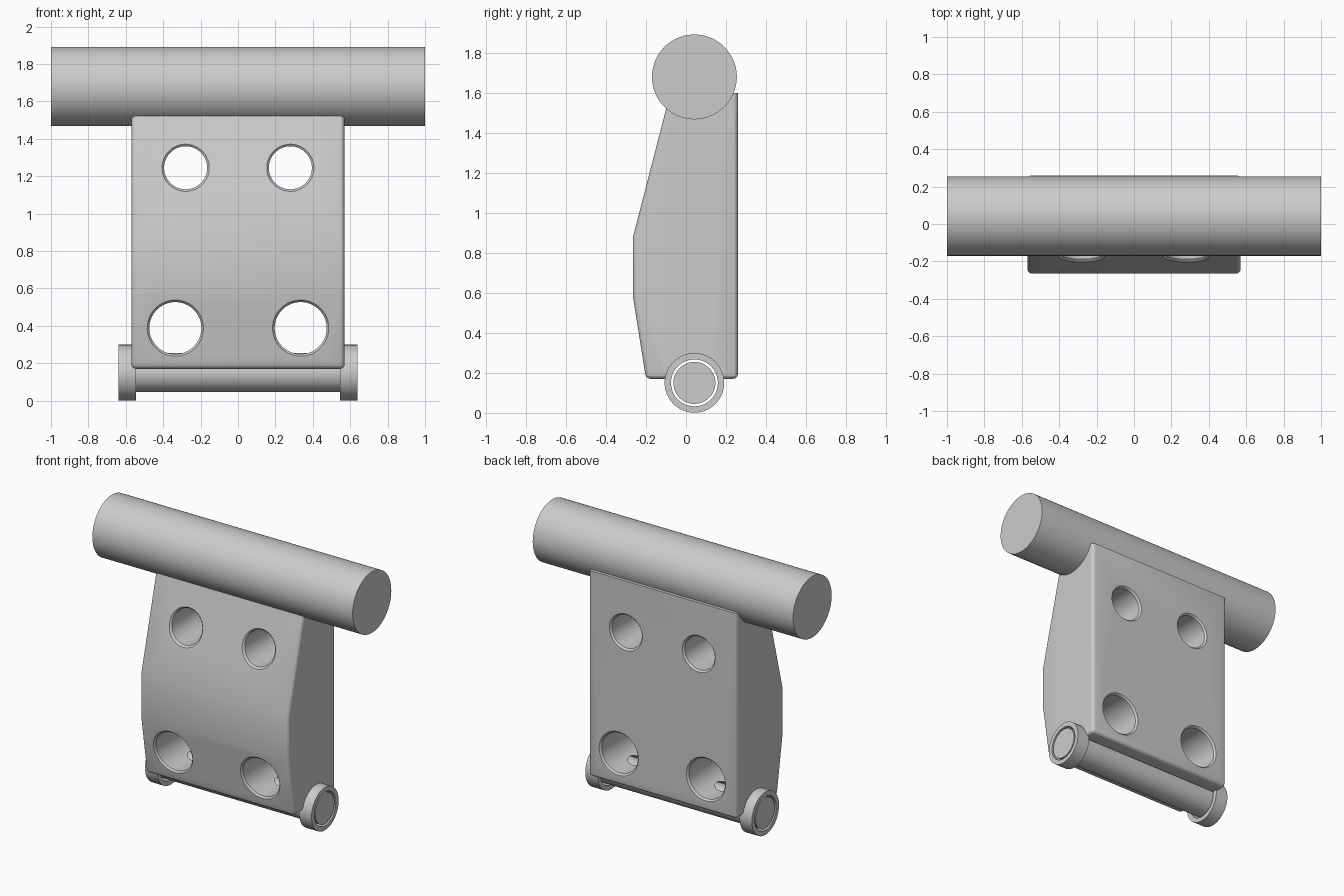
import bpy, bmesh
from math import sin, cos, pi, radians
from mathutils import Matrix

if "Cube" in bpy.data.objects:
    bpy.data.objects.remove(bpy.data.objects["Cube"])

PIN_Y, PIN_Z = 0.042, 0.15


def finish(name, bm):
    bmesh.ops.recalc_face_normals(bm, faces=bm.faces)
    me = bpy.data.meshes.new(name)
    bm.to_mesh(me)
    bm.free()
    ob = bpy.data.objects.new(name, me)
    bpy.context.collection.objects.link(ob)
    return ob


def x_cylinder(name, r, x0, x1, y, z, n=96):
    bm = bmesh.new()
    m = Matrix.Translation(((x0 + x1) / 2, y, z)) @ Matrix.Rotation(pi / 2, 4, 'Y')
    bmesh.ops.create_cone(bm, cap_ends=True, segments=n, radius1=r, radius2=r,
                          depth=x1 - x0, matrix=m)
    return finish(name, bm)


def hole_cutter(name, x, z, r, front, n=64):
    """Bore along y whose two mouths flare parallel to the plate faces."""
    bm = bmesh.new()
    back = lambda zz: 0.26
    rows = []
    for rad, face, off in ((r + 0.03, front, -0.02), (r, front, 0.012),
                           (r, back, -0.012), (r + 0.03, back, 0.02)):
        row = []
        for i in range(n):
            a = 2 * pi * i / n
            zz = z + rad * sin(a)
            row.append(bm.verts.new((x + rad * cos(a), face(zz) + off, zz)))
        rows.append(row)
    for a, b in zip(rows, rows[1:]):
        for i in range(n):
            j = (i + 1) % n
            bm.faces.new((a[i], a[j], b[j], b[i]))
    bm.faces.new(rows[0])
    bm.faces.new(rows[-1])
    return finish(name, bm)


def combine(ob, other, op):
    mod = ob.modifiers.new(op, 'BOOLEAN')
    mod.operation, mod.object, mod.solver = op, other, 'EXACT'
    bpy.context.view_layer.objects.active = ob
    bpy.ops.object.modifier_apply(modifier=mod.name)
    bpy.data.objects.remove(other)


def smooth(ob):
    bpy.ops.object.select_all(action='DESELECT')
    ob.select_set(True)
    bpy.context.view_layer.objects.active = ob
    bpy.ops.object.shade_smooth_by_angle(angle=radians(20))


# Plate: side profile extruded across x, rounded on its sides and bottom
profile = [(0.26, 0.17), (0.26, 1.6), (-0.079, 1.6), (-0.265, 0.88),
           (-0.265, 0.58), (-0.2, 0.17)]
bm = bmesh.new()
f = bm.faces.new([bm.verts.new((-0.57, y, z)) for y, z in profile])
ext = bmesh.ops.extrude_face_region(bm, geom=[f])
bmesh.ops.translate(bm, vec=(1.14, 0, 0),
                    verts=[v for v in ext['geom'] if isinstance(v, bmesh.types.BMVert)])
bmesh.ops.recalc_face_normals(bm, faces=bm.faces)
edges = []
for e in bm.edges:
    a, b = e.verts
    across = abs(a.co.x - b.co.x) > 0.1
    bend = across and a.co.z > 0.3
    top = a.co.z > 1.55 and b.co.z > 1.55
    if not (bend or top):
        edges.append(e)
bmesh.ops.bevel(bm, geom=edges, offset=0.025, offset_type='OFFSET', segments=4,
                profile=0.5, affect='EDGES')
plate = finish("hinge_plate", bm)

# Four through holes with softened rims
upper = lambda z: -0.265 + (z - 0.88) * 0.186 / 0.72
lower = lambda z: -0.265 + (0.58 - z) * 0.065 / 0.41
for s in (-1, 1):
    combine(plate, hole_cutter("upper_hole", s * 0.28, 1.245, 0.115, upper), 'DIFFERENCE')
    combine(plate, hole_cutter("lower_hole", s * 0.335, 0.388, 0.139, lower), 'DIFFERENCE')

# Top bar and end rings joined to the plate, then the pin clearance bore
combine(plate, x_cylinder("top_bar", 0.212, -1, 1, PIN_Y, 1.68, 128), 'UNION')
for x0, x1 in ((-0.64, -0.545), (0.545, 0.64)):
    combine(plate, x_cylinder("end_ring", 0.149, x0, x1, PIN_Y, PIN_Z), 'UNION')
combine(plate, x_cylinder("pin_bore", 0.117, -0.8, 0.8, PIN_Y, PIN_Z), 'DIFFERENCE')
smooth(plate)

# Loose pin inside the bore
smooth(x_cylinder("hinge_pin", 0.105, -0.638, 0.638, PIN_Y, PIN_Z))
